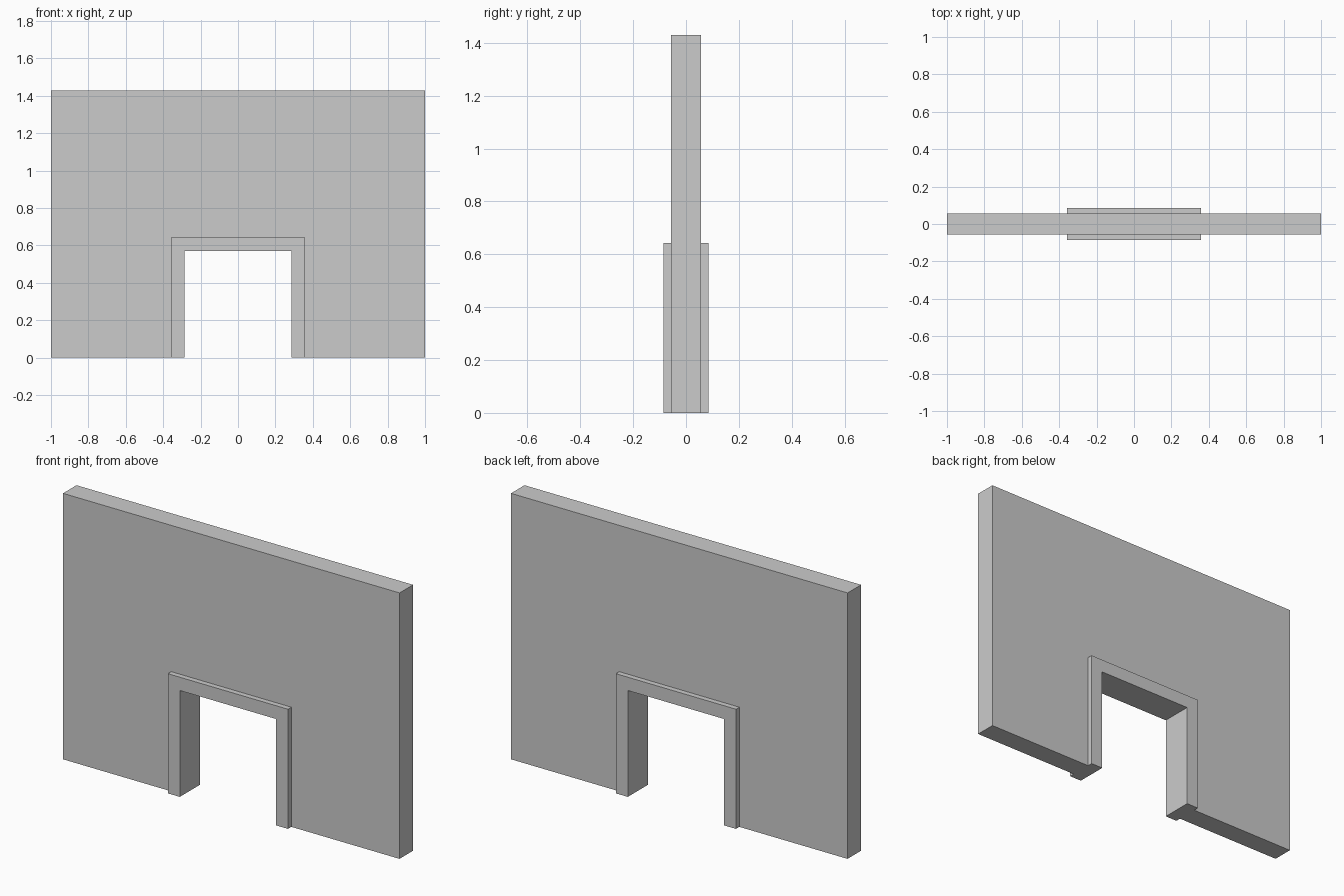
import bpy, bmesh

if "Cube" in bpy.data.objects:
    bpy.data.objects.remove(bpy.data.objects["Cube"])

U = 1 / 2.8  # design unit, so the wall is 5.6 units long = 2.0


def arch(name, outer_half, outer_top, inner_half, inner_top, half_depth):
    """Upside-down U profile in the xz plane, extruded along y."""
    right = [(inner_half, inner_top), (inner_half, 0),
             (outer_half, 0), (outer_half, outer_top)]
    profile = right + [(-x, z) for x, z in reversed(right)]
    bm = bmesh.new()
    face = bm.faces.new([bm.verts.new((x * U, -half_depth * U, z * U))
                         for x, z in profile])
    ext = bmesh.ops.extrude_face_region(bm, geom=[face], use_keep_orig=True)
    moved = [v for v in ext["geom"] if isinstance(v, bmesh.types.BMVert)]
    bmesh.ops.translate(bm, verts=moved, vec=(0, 2 * half_depth * U, 0))
    bmesh.ops.recalc_face_normals(bm, faces=bm.faces)
    mesh = bpy.data.meshes.new(name)
    bm.to_mesh(mesh)
    bm.free()
    obj = bpy.data.objects.new(name, mesh)
    bpy.context.collection.objects.link(obj)
    return obj


# wall panel with a doorway notch
arch("wall", 2.8, 4.0, 1.0, 1.8, 0.16)
# door surround, standing proud of both wall faces
arch("door_frame", 1.0, 1.8, 0.8, 1.6, 0.24)
